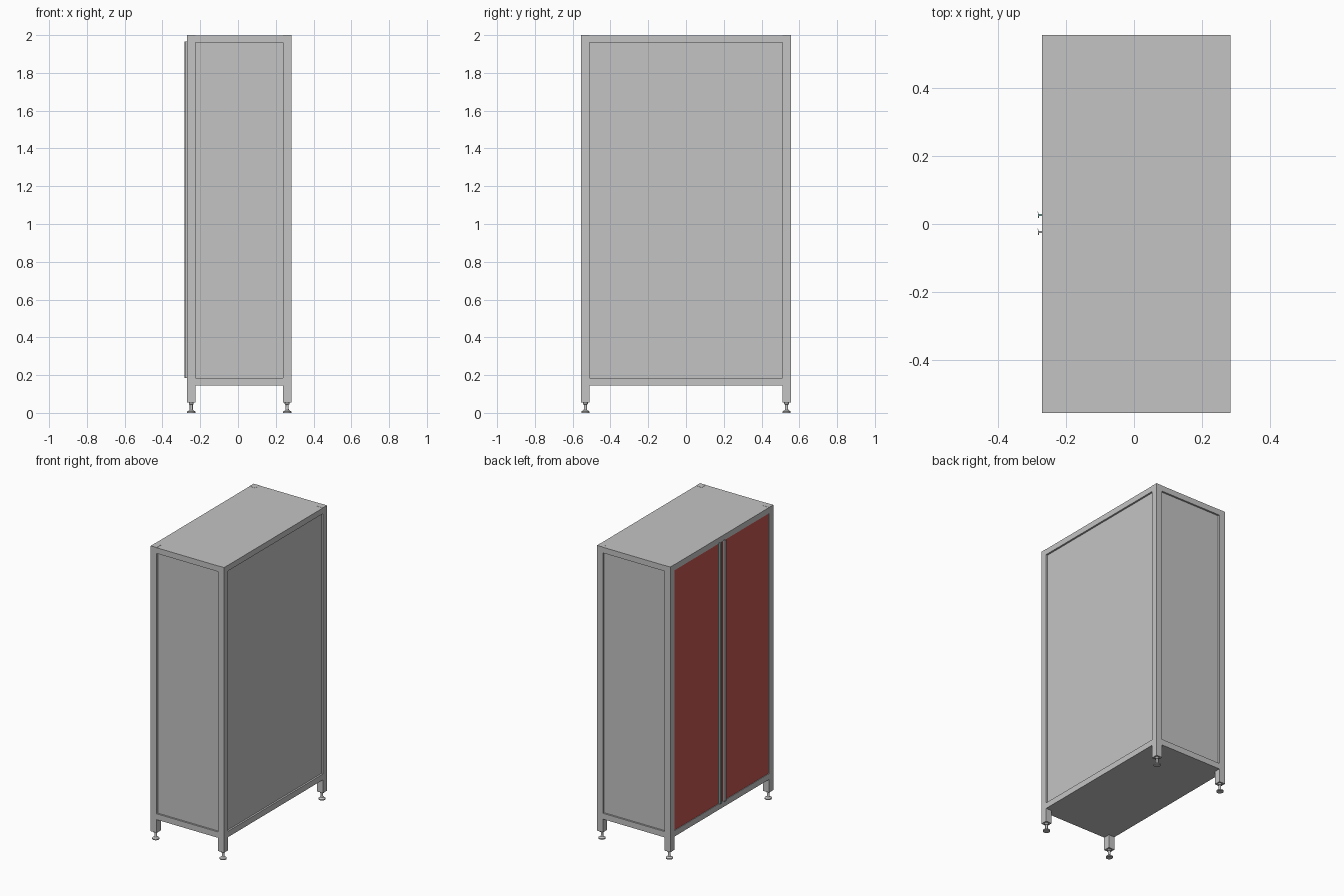
import bpy, bmesh, math
from mathutils import Matrix

if "Cube" in bpy.data.objects:
    bpy.data.objects.remove(bpy.data.objects["Cube"], do_unlink=True)


def material(name, rgb):
    m = bpy.data.materials.new(name)
    m.use_nodes = True
    m.diffuse_color = (*rgb, 1)
    m.node_tree.nodes["Principled BSDF"].inputs["Base Color"].default_value = (*rgb, 1)
    return m


GREY = material("grey metal", (0.55, 0.55, 0.55))
RED = material("red door", (0.56, 0.095, 0.08))
TEAL = material("teal trim", (0.30, 0.55, 0.52))

# Overall cabinet extents
X0, X1 = -0.27, 0.283
Y0, Y1 = -0.555, 0.555
LEG = 0.045          # square leg width
Z_LEG, Z_BASE, Z_TOP = 0.055, 0.145, 2.0
RAIL = 0.04          # rail height
RECESS = 0.012       # panel inset from the frame
PANEL = 0.008        # panel thickness


def finish(name, bm, mat):
    bmesh.ops.recalc_face_normals(bm, faces=bm.faces[:])
    me = bpy.data.meshes.new(name)
    bm.to_mesh(me)
    bm.free()
    me.materials.append(mat)
    ob = bpy.data.objects.new(name, me)
    bpy.context.collection.objects.link(ob)
    return ob


def box(name, x, y, z, mat=GREY):
    """Box from (min, max) ranges on each axis."""
    bm = bmesh.new()
    size = Matrix.Diagonal((x[1] - x[0], y[1] - y[0], z[1] - z[0], 1))
    centre = Matrix.Translation((sum(x) / 2, sum(y) / 2, sum(z) / 2))
    bmesh.ops.create_cube(bm, size=1, matrix=centre @ size)
    return finish(name, bm, mat)


def lathe(name, profile, x, y, sides=24):
    """Revolve (radius, z) points about a vertical axis."""
    bm = bmesh.new()
    vs = [bm.verts.new((r, 0, z)) for r, z in profile]
    es = [bm.edges.new(p) for p in zip(vs, vs[1:])]
    bmesh.ops.spin(bm, geom=vs + es, cent=(0, 0, 0), axis=(0, 0, 1),
                   angle=math.tau, steps=sides)
    bmesh.ops.remove_doubles(bm, verts=bm.verts[:], dist=1e-5)
    ob = finish(name, bm, GREY)
    ob.location = (x, y, 0)
    bpy.ops.object.select_all(action='DESELECT')
    ob.select_set(True)
    bpy.context.view_layer.objects.active = ob
    bpy.ops.object.shade_smooth_by_angle(angle=math.radians(30))


def extrude_up(name, outline, z, mat):
    """Extrude an (x, y) outline between two heights."""
    bm = bmesh.new()
    f = bm.faces.new([bm.verts.new((x, y, z[0])) for x, y in outline])
    up = bmesh.ops.extrude_face_region(bm, geom=[f])
    bmesh.ops.translate(bm, vec=(0, 0, z[1] - z[0]),
                        verts=[v for v in up["geom"] if isinstance(v, bmesh.types.BMVert)])
    return finish(name, bm, mat)


# Legs with adjustable feet
FOOT = [(0, 0), (0.022, 0), (0.022, 0.007), (0.010, 0.015), (0.008, 0.020),
        (0.008, 0.045), (0.013, 0.046), (0.013, 0.056), (0, 0.056)]
for xn, x in (("right", X0), ("left", X1 - LEG)):
    for yn, y in (("front", Y0), ("back", Y1 - LEG)):
        box(f"{yn}_{xn}_leg", (x, x + LEG), (y, y + LEG), (Z_LEG, Z_TOP))
        lathe(f"{yn}_{xn}_foot", FOOT, x + LEG / 2, y + LEG / 2)

# Rails flush with the legs, at the bottom and the top
xin, yin = (X0 + LEG, X1 - LEG), (Y0 + LEG, Y1 - LEG)
rails = {"lower": (Z_BASE, Z_BASE + RAIL), "upper": (Z_TOP - RAIL, Z_TOP - 0.001)}
for level, z in rails.items():
    box(f"{level}_front_rail", xin, (Y0, Y0 + LEG), z)
    box(f"{level}_back_rail", xin, (Y1 - LEG, Y1), z)
    box(f"{level}_left_rail", (X1 - LEG, X1), yin, z)
    box(f"{level}_right_rail", (X0, X0 + LEG), yin, z)

# Recessed wall panels, floor and top sheet
zp = (Z_BASE + RAIL, Z_TOP - RAIL)
box("front_panel", xin, (Y0 + RECESS, Y0 + RECESS + PANEL), zp)
box("back_panel", xin, (Y1 - RECESS - PANEL, Y1 - RECESS), zp)
box("left_panel", (X1 - RECESS - PANEL, X1 - RECESS), yin, zp)
box("floor_panel", xin, yin, (Z_BASE, Z_BASE + PANEL))
box("top_panel", xin, yin, (Z_TOP - 0.001 - PANEL, Z_TOP - 0.001))

# Pair of doors on the right side
door_x = (X0 + 0.004, X0 + 0.016)
box("back_door", door_x, (0.003, yin[1]), zp, RED)
box("front_door", door_x, (yin[0], -0.003), zp, RED)

# Full-height pull handles: a web with a slanted lip
HANDLE = [(0.006, -0.003), (-0.0095, -0.003), (-0.0095, -0.008), (-0.0115, -0.008),
          (-0.0115, 0.004), (-0.0135, 0.011), (-0.0120, 0.011), (-0.0095, 0.003),
          (0.006, 0.003)]
for name, y, mat in (("back_door_handle", 0.026, TEAL), ("front_door_handle", -0.024, GREY)):
    extrude_up(name, [(X0 + hx, y + hy) for hx, hy in HANDLE], (0.185, 1.965), mat)
